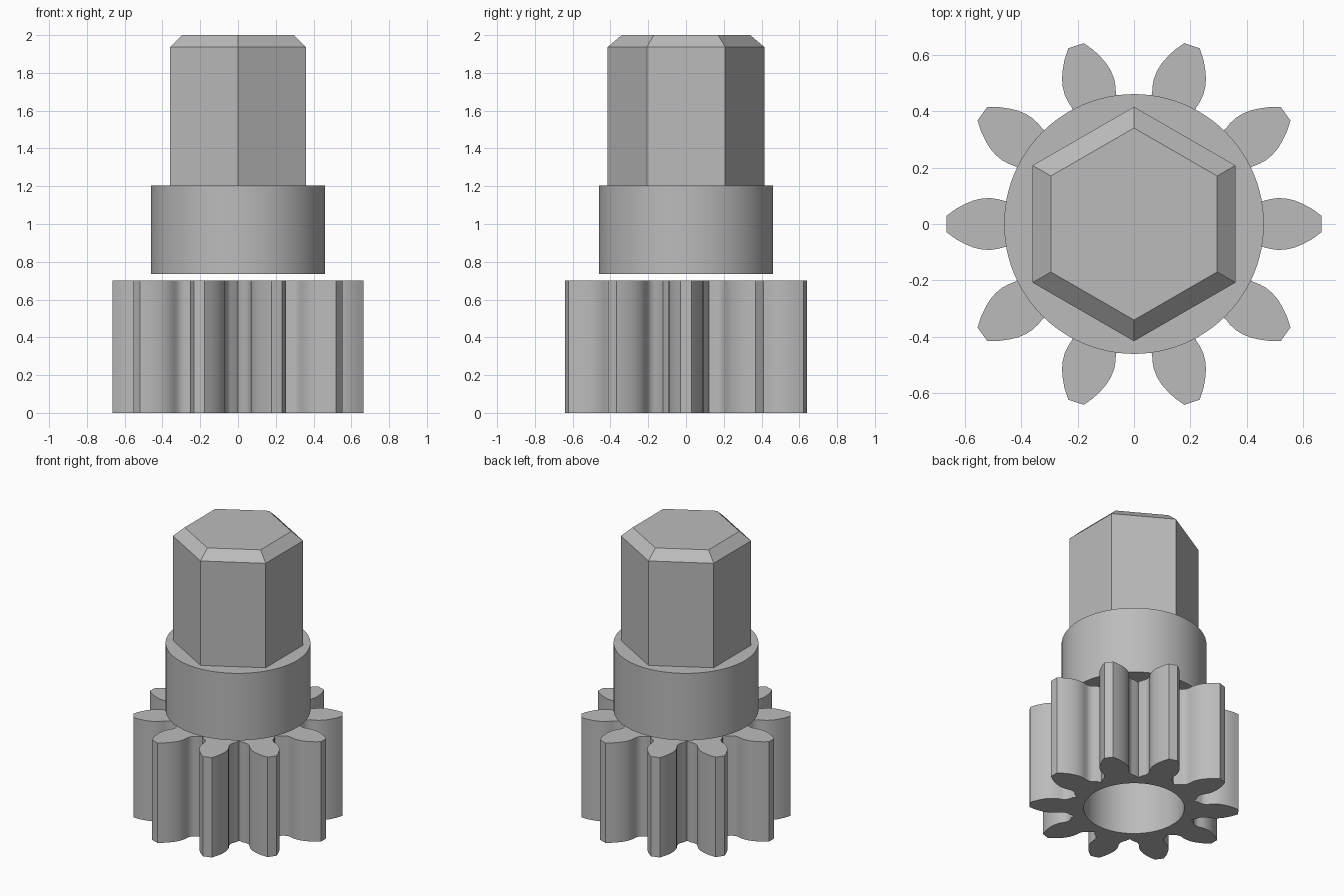
import bpy
import bmesh
from math import cos, sin, pi, radians
from mathutils import Matrix, Vector

cube = bpy.data.objects.get("Cube")
if cube:
    bpy.data.objects.remove(cube, do_unlink=True)

steel = bpy.data.materials.new("plain grey metal")
steel.use_nodes = True
GREY = (0.5, 0.5, 0.5, 1)
steel.diffuse_color = GREY
steel.node_tree.nodes["Principled BSDF"].inputs["Base Color"].default_value = GREY


def finish(name, bm, smooth=True):
    bmesh.ops.recalc_face_normals(bm, faces=bm.faces)
    mesh = bpy.data.meshes.new(name)
    bm.to_mesh(mesh)
    bm.free()
    mesh.materials.append(steel)
    ob = bpy.data.objects.new(name, mesh)
    bpy.context.collection.objects.link(ob)
    if smooth:
        bpy.ops.object.select_all(action="DESELECT")
        ob.select_set(True)
        bpy.context.view_layer.objects.active = ob
        bpy.ops.object.shade_smooth_by_angle(angle=radians(35))
    return ob


def ring(radius, count, turn=0.0):
    return [Vector((radius * cos(turn + 2 * pi * i / count),
                    radius * sin(turn + 2 * pi * i / count), 0)) for i in range(count)]


def add_loop(bm, points):
    verts = [bm.verts.new(p) for p in points]
    return [bm.edges.new((a, b)) for a, b in zip(verts, verts[1:] + verts[:1])]


def prism(name, levels, count, turn=0.0, smooth=True):
    """Stack of regular polygons given as (radius, z), capped at both ends."""
    bm = bmesh.new()
    rows = [[bm.verts.new(p + Vector((0, 0, z))) for p in ring(r, count, turn)]
            for r, z in levels]
    for low, high in zip(rows, rows[1:]):
        for i in range(count):
            j = (i + 1) % count
            bm.faces.new((low[i], low[j], high[j], high[i]))
    bm.faces.new(rows[0])
    bm.faces.new(rows[-1])
    return finish(name, bm, smooth)


# Pinion gear: half a tooth (distance out, half width), mirrored and repeated
TEETH = 10
half_tooth = [(.402, .107), (.418, .092), (.438, .083), (.46, .082), (.483, .088),
              (.51, .092), (.54, .090), (.57, .083), (.60, .070), (.63, .054), (.664, .029)]
valley = Vector((0.392, 0, 0))
tooth = [Vector((x, -y, 0)) for x, y in half_tooth]
tooth += [Vector((x, y, 0)) for x, y in reversed(half_tooth)]
outline = []
for i in range(TEETH):
    outline += [Matrix.Rotation(2 * pi * i / TEETH, 3, "Z") @ p for p in tooth]
    outline.append(Matrix.Rotation(2 * pi * (i + 0.5) / TEETH, 3, "Z") @ valley)

bm = bmesh.new()
edges = add_loop(bm, outline) + add_loop(bm, ring(0.32, 64))
bmesh.ops.triangle_fill(bm, edges=edges, use_beauty=True)
extruded = bmesh.ops.extrude_face_region(bm, geom=bm.faces[:], use_keep_orig=True)
top = [g for g in extruded["geom"] if isinstance(g, bmesh.types.BMVert)]
bmesh.ops.translate(bm, verts=top, vec=(0, 0, 0.70))
finish("pinion_gear", bm)

# Round collar floating just above the gear
prism("collar", [(0.46, 0.735), (0.46, 1.205)], 96)

# Hexagonal drive shaft with a chamfered end
prism("hex_shaft", [(0.415, 1.205), (0.415, 1.937), (0.34, 2.0)], 6, pi / 2, False)
